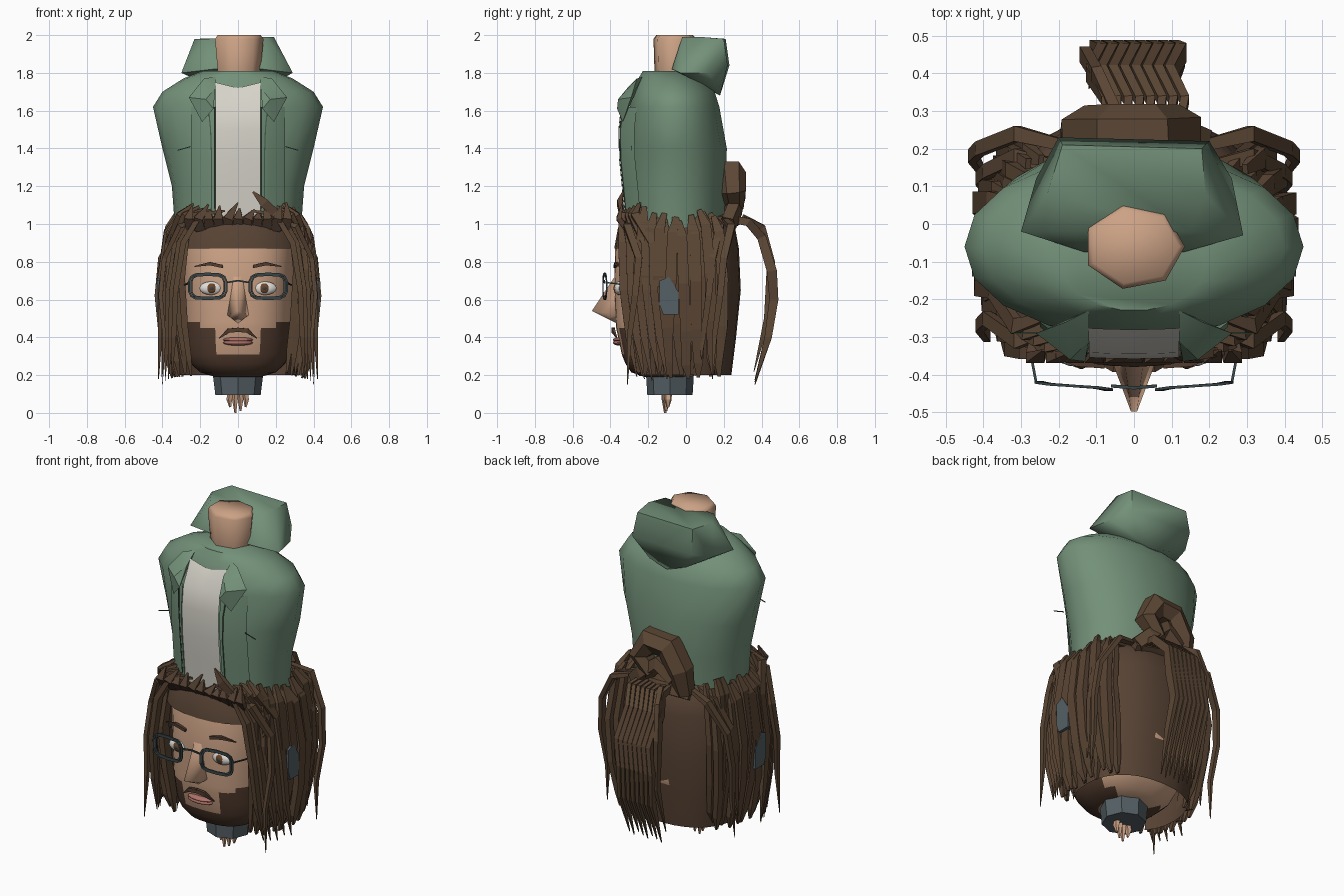
import bpy, bmesh, math, random
from mathutils import Vector

if "Cube" in bpy.data.objects:
    bpy.data.objects.remove(bpy.data.objects["Cube"])

random.seed(4)


def material(name, rgb):
    m = bpy.data.materials.new(name)
    m.diffuse_color = (*rgb, 1)
    m.use_nodes = True
    m.node_tree.nodes["Principled BSDF"].inputs["Base Color"].default_value = m.diffuse_color
    return m


GREEN = material("jacket_green", (.17, .28, .19))
DARK_GREEN = material("seam_green", (.05, .10, .065))
SKIN = material("skin", (.60, .36, .235))
HAIR = material("hair_brown", (.095, .055, .034))
LOCK = material("lock_brown", (.105, .062, .035))
BEARD = material("beard_brown", (.085, .045, .028))
SHIRT = material("shirt_white", (.68, .66, .59))
GREY = material("slate", (.09, .115, .13))
FRAME = material("frame_dark", (.04, .06, .065))
WHITE = material("eye_white", (.75, .72, .68))
IRIS = material("iris_brown", (.16, .06, .02))
LIP = material("lip", (.42, .17, .14))


def finish(name, bm, mats, smooth=None):
    bmesh.ops.recalc_face_normals(bm, faces=bm.faces)
    me = bpy.data.meshes.new(name)
    bm.to_mesh(me)
    bm.free()
    for m in mats:
        me.materials.append(m)
    if smooth:
        me.shade_smooth()
        me.set_sharp_from_angle(angle=math.radians(smooth))
    ob = bpy.data.objects.new(name, me)
    bpy.context.collection.objects.link(ob)
    return ob


def bridge(bm, rings, closed_u=True):
    n = len(rings[0])
    for a, b in zip(rings, rings[1:]):
        for i in range(n if closed_u else n - 1):
            j = (i + 1) % n
            bm.faces.new((a[i], a[j], b[j], b[i]))


def loft(rings, n=20, power=2.0, caps=(True, True)):
    """Stack of super-ellipse rings (z, centre y, rx, ry)."""
    bm = bmesh.new()
    vs = []
    for z, cy, rx, ry in rings:
        ring = []
        for i in range(n):
            a = 2 * math.pi * i / n
            c, s = math.cos(a), math.sin(a)
            ring.append(bm.verts.new((rx * math.copysign(abs(c) ** (2 / power), c),
                                      cy + ry * math.copysign(abs(s) ** (2 / power), s), z)))
        vs.append(ring)
    bridge(bm, vs)
    if caps[0]:
        bm.faces.new(vs[0])
    if caps[1]:
        bm.faces.new(vs[-1])
    return bm


def tube(bm, pts, ra, rb, sides=4, ref=(0, 1, 0), taper=None, closed=False):
    pts, ref, n = [Vector(p) for p in pts], Vector(ref), len(pts)
    rings = []
    for k, p in enumerate(pts):
        t = pts[(k + 1) % n] - pts[k - 1] if closed else pts[min(k + 1, n - 1)] - pts[max(k - 1, 0)]
        u = t.cross(ref).normalized()
        v = u.cross(t).normalized()
        f = taper[k] if taper else 1
        rings.append([bm.verts.new(p + u * ra * f * math.cos(2 * math.pi * (i + .5) / sides)
                                   + v * rb * f * math.sin(2 * math.pi * (i + .5) / sides))
                      for i in range(sides)])
    bridge(bm, rings + rings[:1] if closed else rings)
    if not closed:
        bm.faces.new(rings[0])
        bm.faces.new(rings[-1])


def hull(name, pts, mat, smooth=None):
    bm = bmesh.new()
    for p in pts:
        bm.verts.new(p)
    bmesh.ops.convex_hull(bm, input=bm.verts[:])
    return finish(name, bm, [mat], smooth)


def ball(name, loc, scale, mat):
    bm = bmesh.new()
    bmesh.ops.create_uvsphere(bm, u_segments=12, v_segments=8, radius=1)
    for v in bm.verts:
        v.co = Vector([v.co[i] * scale[i] + loc[i] for i in range(3)])
    return finish(name, bm, [mat], 60)


# Jacket body
finish("jacket", loft([(.93, -.05, .33, .25), (1.2, -.05, .35, .265), (1.4, -.045, .40, .265),
                       (1.62, -.06, .45, .24), (1.70, -.065, .40, .22), (1.77, -.085, .29, .17),
                       (1.81, -.11, .19, .12)], 18, 2.05), [GREEN], 50)
# Shirt strip and the jacket edges beside it
profile = [(1.04, -.325), (1.2, -.34), (1.35, -.355), (1.5, -.358), (1.62, -.345), (1.75, -.28)]
bm = bmesh.new()
bridge(bm, [[bm.verts.new((x, y + .25 * x * x, z - (.03 * (1 - abs(x) / .12) if z > 1.7 else 0)))
             for x in (-.12, -.06, 0, .06, .12)] for z, y in profile], False)
finish("shirt", bm, [SHIRT], 60)
for s in (-1, 1):
    bm = bmesh.new()
    bridge(bm, [[bm.verts.new((s * x, y + d, z)) for x, d in ((.12, .03), (.125, .005), (.16, .015), (.25, .085))]
                for z, y in profile[:-1]], False)
    finish("jacket_front_edge", bm, [GREEN], 40)
    bm = bmesh.new()
    tube(bm, [(s * (.14 + .1 * max(0, z - 1.45)), y + .01, z) for z, y in profile[:-1]], .004, .006)
    finish("jacket_seam", bm, [DARK_GREEN])
    # Lapel: folded leaf shape
    hull("lapel", [(s * x, y, z) for x, y, z in
                   ((.12, -.23, 1.78), (.18, -.26, 1.77), (.26, -.29, 1.67), (.19, -.335, 1.54),
                    (.13, -.365, 1.61), (.17, -.36, 1.66), (.12, -.31, 1.72))], GREEN, 30)
    # Loose thread on the jacket
    bm = bmesh.new()
    tube(bm, [(s * .25, -.29, 1.41), (s * .32, -.29, 1.39)], .003, .003)
    finish("jacket_thread", bm, [DARK_GREEN])

# Hood folded behind the neck
hull("hood", [(-.17, -.02, 1.98), (.15, -.02, 1.99), (-.23, .08, 1.98), (.19, .08, 1.99), (-.19, .21, 1.98),
              (.18, .20, 1.98), (-.30, -.02, 1.80), (.29, -.03, 1.80), (-.13, -.075, 1.82), (.13, -.075, 1.82),
              (-.2, .23, 1.84), (.2, .22, 1.84), (-.26, .12, 1.80), (.26, .12, 1.80),
              (-.12, .17, 1.72), (.12, .17, 1.71), (0, .18, 1.68)], GREEN, 60)
finish("neck", loft([(1.75, -.06, .12, .10), (1.82, -.06, .12, .11), (1.98, -.06, .135, .115), (2.0, -.06, .12, .10)],
                    7), [SKIN], 60)

# Head with the beard as coloured faces
bm = loft([(.19, -.10, .12, .12), (.215, -.10, .2, .19), (.26, -.09, .25, .23), (.31, -.08, .27, .26),
           (.38, -.06, .28, .295), (.45, -.05, .285, .32), (.48, -.05, .287, .322), (.65, -.05, .29, .33),
           (.87, -.05, .30, .325), (1.0, -.05, .28, .28)], 36, 2.5)
for f in bm.faces:
    c = f.calc_center_median()
    if .2 < c.z < .48 and c.y < 0 and not (abs(c.x) < .13 and c.z > .31) and not (c.z > .45 and abs(c.x) < .19):
        f.material_index = 1
finish("head", bm, [SKIN, BEARD], 50)

# Hair shell, open around the face
bm = loft([(.2, -.03, .31, .27), (.4, -.03, .345, .295), (.65, -.035, .365, .325), (.87, -.05, .355, .33),
           (.98, -.05, .33, .31), (1.06, -.06, .26, .25)], 28, 2.3, (False, True))
bmesh.ops.delete(bm, geom=[f for f in bm.faces if f.calc_center_median().y < -.2
                           and f.calc_center_median().z < .87], context='FACES')
finish("hair_shell", bm, [HAIR], 50)

# Hanging locks down both sides
bm = bmesh.new()
levels = [(1.03, .32, .5), (.95, .365, 1), (.7, .40, 1.1), (.45, .38, 1.1), (.27, .35, .9), (.19, .335, .3)]
for s in (-1, 1):
    for layer in (0, 1):
        for k in range(9 - layer):
            a = math.radians(-50 + 12 * k + 6 * layer)
            j, w = random.uniform(-.02, .015) + .012 * layer, random.uniform(-.03, .03) + .05 * abs(math.sin(a))
            lean = random.uniform(-.025, .025)
            tube(bm, [(s * (r + j) * math.cos(a) ** .6,
                       -.035 + (r * .82 + j) * math.sin(a) + lean * (i - 2) * .5 + random.uniform(-.008, .008),
                       z + w * (1 if i < 5 else .4)) for i, (z, r, f) in enumerate(levels)],
                 .022, .038, taper=[l[2] for l in levels])
    # Front locks sweeping from the parting
    for k in range(5):
        d = .04 * k
        tube(bm, [(s * (.07 + d), -.325 + .02 * k, 1.07 + .01 * k), (s * (.2 + d * .7), -.335 + d * .4, 1.05),
                  (s * (.29 + d * .5), -.335 + d, .9), (s * (.33 + d * .5), -.33 + d, .65),
                  (s * (.34 + d * .45), -.30 + d, .4), (s * (.35 + d * .45), -.26 + d, .19 - .01 * (k % 3))],
             .02, .03, taper=[.4, 1, 1.1, 1, .9, .1])
    # Loose outer locks at the back and front
    for x, y, e in ((.43, .18, .2), (.41, .12, .3), (.41, -.27, .17)):
        g = .06 if y > 0 else -.04
        tube(bm, [(s * .15, y + .02, 1.03), (s * .31, y + g, .99), (s * (x - .02), y + .02, .82),
                  (s * x, y, .62), (s * (x - .02), y - .03, .4), (s * (x - .01), y - .04, e - .02)],
             .016, .024, taper=[.8, 1.2, 1.1, 1, .8, .1])
finish("side_locks", bm, [LOCK])

# Short fringe over the forehead
bm = bmesh.new()
for k in range(11):
    x = -.25 + .05 * k
    tube(bm, [(x, -.31, .97), (x * 1.05, -.355, 1.03), (x + random.uniform(-.02, .05), -.335, 1.09 + random.uniform(-.03, .03))],
         .035, .02, taper=[1, 1, .15])
tube(bm, [(.07, -.33, 1.18), (.14, -.35, 1.11), (.26, -.33, 1.0)], .035, .02, taper=[.1, 1, .8])
finish("fringe", bm, [HAIR])

# Knotted bun at the back
bm = bmesh.new()
tube(bm, [(-.15, .22, 1.0), (-.13, .24, 1.14), (-.06, .24, 1.26), (.06, .24, 1.27), (.12, .25, 1.17), (.04, .26, 1.08)],
     .075, .075, 6, taper=[.7, 1, 1.05, 1.05, .9, .6])
tube(bm, [(-.1, .25, 1.08), (0, .255, 1.15), (.1, .25, 1.07), (.17, .22, 1.0)], .055, .05, 5)
tube(bm, [(-.18, .2, 1.0), (0, .24, 1.02), (.18, .2, 1.0)], .05, .06, 5)
finish("hair_bun", bm, [LOCK])

# Ponytail made of thin parallel locks
bm = bmesh.new()
for k in range(8):
    x = -.085 + .03 * k
    tube(bm, [(x * .9, .22, 1.03), (x + .01, .33, 1.01), (x - .03, .40, .93), (x, .455, .75), (x - .02, .465, .6),
              (x, .435, .4), (x - .01, .365, .15 + .012 * (k % 3))], .034, .018, ref=(1, 0, 0),
         taper=[.8, .9, 1, 1.1, 1, .8, .1])
# Stray lock beside it
tube(bm, [(-.05, .3, 1.03), (-.10, .40, .98), (-.13, .45, .8), (-.11, .43, .5), (-.12, .36, .22)], .03, .02,
     ref=(1, 0, 0), taper=[1, 1, 1, .8, .1])
finish("ponytail", bm, [LOCK])

# Face: nose, lips, moustache, eyes, brows, glasses
hull("nose", [(-.025, -.365, .74), (.025, -.365, .74), (0, -.405, .67), (-.008, -.498, .54), (.008, -.498, .54),
              (-.06, -.36, .52), (.06, -.36, .52), (-.04, -.41, .505), (.04, -.41, .505), (0, -.37, .475)],
     SKIN, 100)
for nm, z, h in (("upper_lip", .387, .014), ("lower_lip", .372, .016)):
    ball(nm, (0, -.352, z), (.08, .035, h), LIP)
bm = bmesh.new()
g = bmesh.new()
for s in (-1, 1):
    tube(bm, [(0, -.385, .44), (s * .05, -.385, .435), (s * .1, -.365, .395)], .016, .012, taper=[1, 1, .2])
    tube(bm, [(s * .08, -.375, .775), (s * .15, -.37, .79), (s * .23, -.345, .775)], .012, .012, taper=[1, 1, .3])
    ball("eye", (s * .14, -.355, .66), (.065, .025, .036), WHITE)
    ball("iris", (s * .14, -.370, .66), (.027, .013, .027), IRIS)
    ball("pupil", (s * .14, -.378, .66), (.012, .007, .012), FRAME)
    for r in (1, .88):
        loop = [(s * (.16 + r * .1 * math.copysign(abs(math.cos(a)) ** .5, math.cos(a))), -.43 + .01 * math.cos(a),
                 .67 + r * .068 * math.copysign(abs(math.sin(a)) ** .6, math.sin(a)))
                for a in [2 * math.pi * (i + .5) / 14 for i in range(14)]]
        tube(g, loop, .007, .005, closed=True)
    tube(g, [(s * .26, -.42, .69), (s * .275, -.34, .68), (s * .31, -.15, .67)], .005, .005, ref=(0, 0, 1))
    # Grey tab hanging among the side locks
    hull("side_tab", [(s * x, y, z) for x in (.37, .43) for y, z in
                      ((-.14, .70), (-.09, .72), (-.04, .64), (-.04, .52), (-.12, .52), (-.14, .57))], GREY)
tube(g, [(-.06, -.43, .69), (0, -.435, .70), (.06, -.43, .69)], .006, .006)
finish("moustache_and_brows", bm, [BEARD])
finish("glasses", g, [FRAME])

# Cuff below the chin and the fingertips
finish("cuff", loft([(.095, -.085, .12, .12), (.26, -.085, .14, .13)], 8), [GREY])
bm = bmesh.new()
for x, y, z in ((-.045, -.10, .03), (-.015, -.11, .0), (.015, -.105, .01), (.045, -.095, .03)):
    tube(bm, [(x * .8, y, .12), (x, y, .07), (x * .9, y, z)], .018, .022, 5, taper=[1, .9, .3])
finish("fingers", bm, [SKIN])
